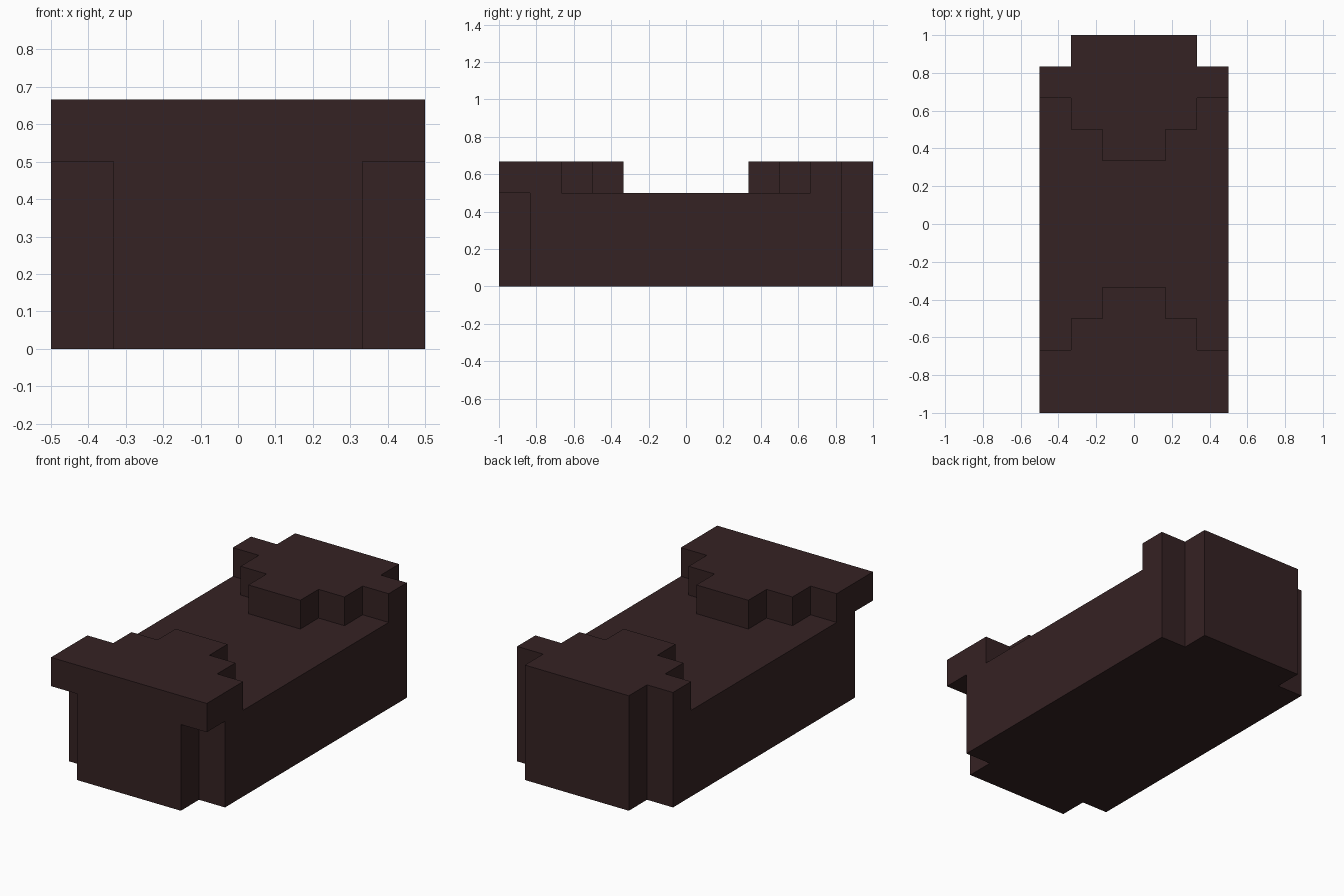
import bpy
import bmesh

cube = bpy.data.objects.get("Cube")
if cube:
    bpy.data.objects.remove(cube, do_unlink=True)

U = 1 / 6  # grid step of the blocky design

brown = bpy.data.materials.new("dark_brown")
brown.use_nodes = True
colour = (0.036, 0.016, 0.0168, 1)
brown.diffuse_color = colour
brown.node_tree.nodes["Principled BSDF"].inputs["Base Color"].default_value = colour


def slab(name, half_outline, bottom, top):
    """Extrude an outline, given as its +x half and mirrored across x = 0."""
    outline = half_outline + [(-x, y) for x, y in reversed(half_outline)]
    bm = bmesh.new()
    base = bm.faces.new([bm.verts.new((x * U, y * U, bottom * U)) for x, y in outline])
    grown = bmesh.ops.extrude_face_region(bm, geom=[base], use_keep_orig=True)
    moved = [v for v in grown["geom"] if isinstance(v, bmesh.types.BMVert)]
    bmesh.ops.translate(bm, verts=moved, vec=(0, 0, (top - bottom) * U))
    bmesh.ops.recalc_face_normals(bm, faces=bm.faces)
    mesh = bpy.data.meshes.new(name)
    bm.to_mesh(mesh)
    bm.free()
    mesh.materials.append(brown)
    obj = bpy.data.objects.new(name, mesh)
    bpy.context.collection.objects.link(obj)
    return obj


# Long body with notched corners
slab("body", [(2, -6), (2, -5), (3, -5), (3, 5), (2, 5), (2, 6)], 0, 3)

# Stepped front cap, overhanging the front corner notches
slab("front_cap", [(3, -6), (3, -4), (2, -4), (2, -3), (1, -3), (1, -2)], 3, 4)

# Stepped rear cap, keeping the corner notches
slab("rear_cap", [(1, 2), (1, 3), (2, 3), (2, 4), (3, 4), (3, 5), (2, 5), (2, 6)], 3, 4)
